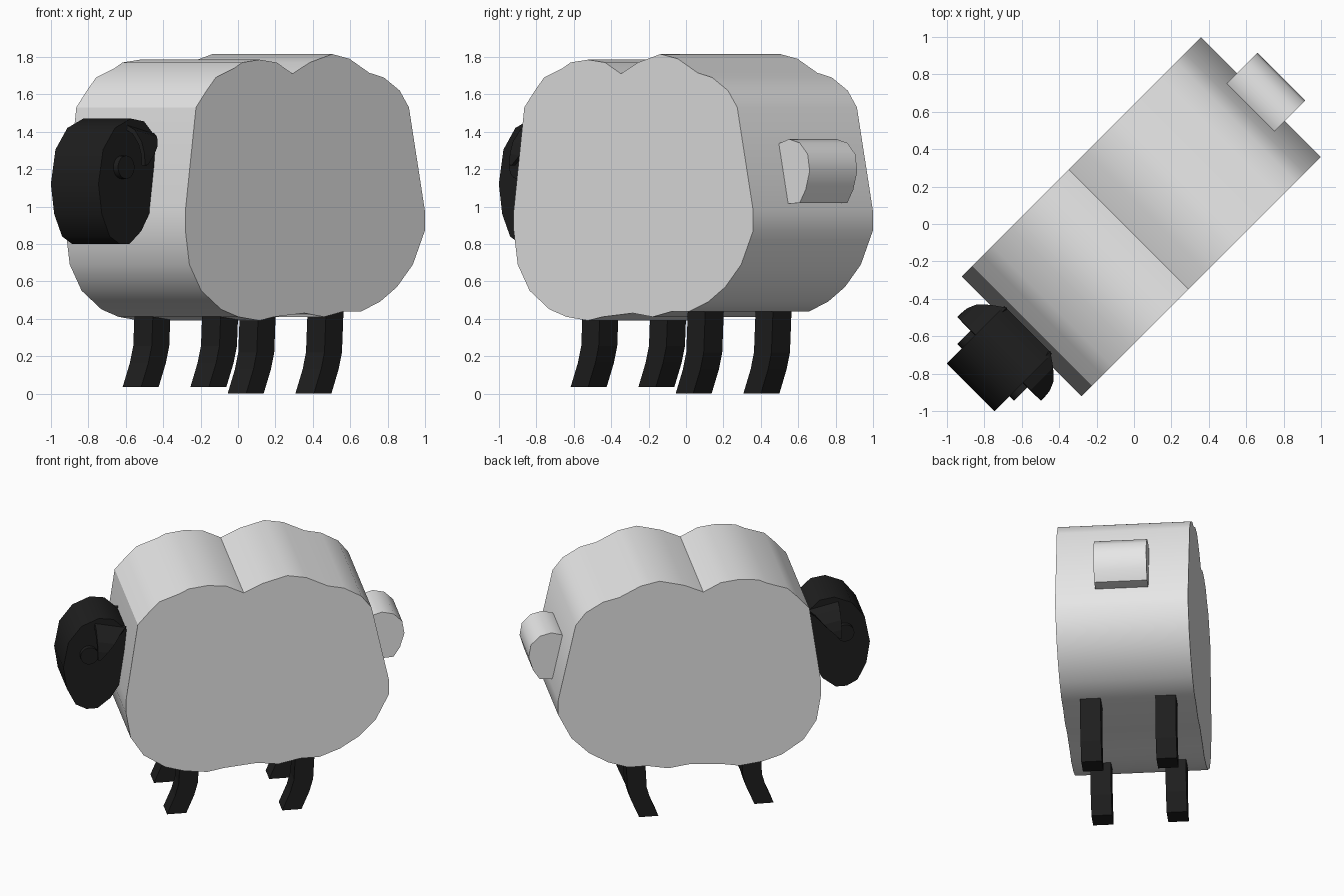
import bpy, bmesh, math
from mathutils import Matrix

old = bpy.data.objects.get("Cube")
if old:
    bpy.data.objects.remove(old, do_unlink=True)

# The animal is modelled along x (head at -x), then turned 45 degrees.
TURN = Matrix.Rotation(math.radians(45), 4, "Z")


def material(name, color):
    mat = bpy.data.materials.new(name)
    mat.use_nodes = True
    mat.diffuse_color = color
    shader = mat.node_tree.nodes["Principled BSDF"]
    shader.inputs["Base Color"].default_value = color
    shader.inputs["Roughness"].default_value = 0.8
    return mat


wool = material("white wool", (0.8, 0.8, 0.8, 1))
skin = material("black skin", (0.013, 0.013, 0.013, 1))


def finish(name, bm, mat, smooth=None):
    """Turn a bmesh into a placed, coloured object."""
    bmesh.ops.recalc_face_normals(bm, faces=bm.faces[:])
    bm.transform(TURN)
    mesh = bpy.data.meshes.new(name)
    bm.to_mesh(mesh)
    bm.free()
    mesh.materials.append(mat)
    obj = bpy.data.objects.new(name, mesh)
    bpy.context.collection.objects.link(obj)
    if smooth:
        bpy.ops.object.select_all(action="DESELECT")
        obj.select_set(True)
        bpy.context.view_layer.objects.active = obj
        bpy.ops.object.shade_smooth_by_angle(angle=math.radians(smooth))
    return obj


def slab(name, profile, y_min, y_max, mat, smooth=None):
    """Extrude a side profile of (x, z) points across y."""
    bm = bmesh.new()
    face = bm.faces.new([bm.verts.new((x, y_min, z)) for x, z in profile])
    moved = bmesh.ops.extrude_face_region(bm, geom=[face])["geom"]
    verts = [v for v in moved if isinstance(v, bmesh.types.BMVert)]
    bmesh.ops.translate(bm, verts=verts, vec=(0, y_max - y_min, 0))
    return finish(name, bm, mat, smooth)


# Woolly body with a notch in the back
body = [(-.85, .87), (-.85, .98), (-.77, 1.53), (-.69, 1.62), (-.62, 1.69),
        (-.48, 1.74), (-.42, 1.77), (-.29, 1.785), (-.16, 1.77), (-.04, 1.71),
        (.09, 1.77), (.26, 1.815), (.39, 1.79), (.54, 1.715), (.65, 1.69),
        (.77, 1.62), (.84, 1.53), (.96, .98), (.96, .87), (.87, .69),
        (.75, .57), (.62, .49), (.48, .44), (.35, .44), (.2, .41), (.05, .43),
        (-.18, .41), (-.29, .39), (-.45, .41), (-.58, .45), (-.73, .55),
        (-.82, .69)]
slab("body", body, -.4525, .4525, wool, 32)

# Rounded tail
tail = [(.85, 1.31), (.89, 1.34), (.96, 1.36), (1.04, 1.34), (1.1, 1.28),
        (1.115, 1.19), (1.085, 1.09), (1.04, 1.02), (.96, 1.015), (.88, 1.04)]
slab("tail", tail, -.18, .18, wool, 40)

# Head
head = [(-.8, 1.37), (-.89, 1.455), (-.99, 1.47), (-1.11, 1.42),
        (-1.2, 1.305), (-1.235, 1.12), (-1.21, .96), (-1.15, .84),
        (-1.075, .8), (-1, .8), (-.91, .87), (-.84, .98)]
slab("head", head, -.18, .18, skin, 40)

# Legs with forward feet: knee bends as (height, backward shift)
bends = [(0, 0), (.13, .055), (.22, .08), (.5, .095)]


def leg(name, x, y, ground):
    front = [(x - .066 + s, ground + h) for h, s in bends]
    back = [(x + .066 + s, ground + h) for h, s in bends]
    slab(name, front + back[::-1], y - .07, y + .07, skin)


def ear(name, side):
    """Drooping ear: a folded shell narrowing to a tip."""
    root = [(.16, 1.43), (.23, 1.4), (.28, 1.34), (.3, 1.28), (.305, 1.22)]
    bm = bmesh.new()
    rows = []
    for i, (y, z) in enumerate(root):
        t = i / (len(root) - 1)
        rows.append([bm.verts.new((-1.02, side * y, z)),
                     bm.verts.new((-.8 - .2 * t, side * y, z - .05 * (1 - t)))])
    for a, b in zip(rows, rows[1:]):
        bm.faces.new((a[0], a[1], b[1], b[0]))
    obj = finish(name, bm, skin)
    shell = obj.modifiers.new("thickness", "SOLIDIFY")
    shell.thickness = .025
    shell.offset = 0


def eye(name, side):
    bm = bmesh.new()
    place = Matrix.Translation((-1.06, side * .19, 1.21))
    bmesh.ops.create_cone(bm, cap_ends=True, segments=24, radius1=.062,
                          radius2=.062, depth=.05,
                          matrix=place @ Matrix.Rotation(math.pi / 2, 4, "X"))
    finish(name, bm, skin, 40)


# Paired parts; facing the head, the animal's left is +y before turning
for word, side in (("left", 1), ("right", -1)):
    leg("front_leg_" + word, -.48, side * .256, .035)
    leg("back_leg_" + word, .314, side * .256, 0)
    ear("ear_" + word, side)
    eye("eye_" + word, side)
